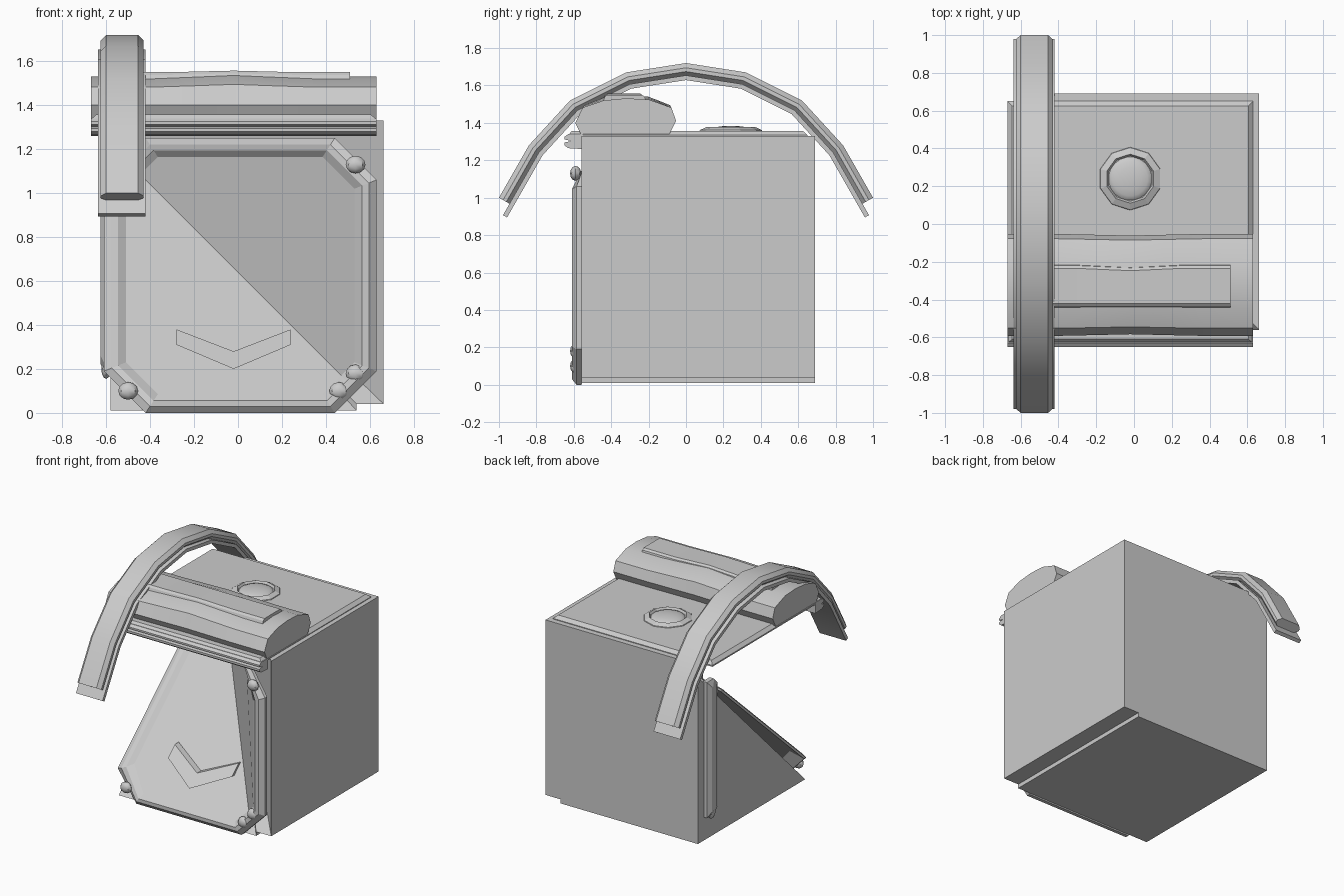
import bpy, bmesh, math
from mathutils import Vector

if "Cube" in bpy.data.objects:
    bpy.data.objects.remove(bpy.data.objects["Cube"])

grey = bpy.data.materials.new("plain_grey")
grey.diffuse_color = (0.6, 0.6, 0.6, 1)
grey.use_nodes = True
grey.node_tree.nodes["Principled BSDF"].inputs["Base Color"].default_value = grey.diffuse_color


def finish(name, bm, smooth=None):
    bmesh.ops.recalc_face_normals(bm, faces=bm.faces)
    me = bpy.data.meshes.new(name)
    bm.to_mesh(me)
    bm.free()
    ob = bpy.data.objects.new(name, me)
    bpy.context.collection.objects.link(ob)
    me.materials.append(grey)
    if smooth:
        bpy.ops.object.select_all(action='DESELECT')
        ob.select_set(True)
        bpy.context.view_layer.objects.active = ob
        bpy.ops.object.shade_smooth_by_angle(angle=math.radians(smooth))
    return ob


def loft(name, rings, caps=True, closed=False, smooth=None):
    """Skin a list of equal-length closed rings."""
    bm = bmesh.new()
    vs = [[bm.verts.new(p) for p in r] for r in rings]
    n = len(rings[0])
    pairs = list(zip(vs, vs[1:])) + ([(vs[-1], vs[0])] if closed else [])
    for a, b in pairs:
        for i in range(n):
            j = (i + 1) % n
            bm.faces.new((a[i], a[j], b[j], b[i]))
    if caps:
        bm.faces.new(vs[0])
        bm.faces.new(vs[-1])
    return finish(name, bm, smooth)


def octagon(x0, x1, z0, z1, c):
    return [(x0 + c, z0), (x1 - c, z0), (x1, z0 + c), (x1, z1 - c),
            (x1 - c, z1), (x0 + c, z1), (x0, z1 - c), (x0, z0 + c)]


def fold(x, z, d):
    """Point on the folded front, raised forward by d."""
    return (x, -0.56 + 1.12 * max(0, min(z - .14, .5 - x)) - d, z)


# Body: a box whose upper front left corner is folded back, on a narrower base
P = dict(A=(-.58, -.56, .01), B=(.54, -.56, .01), K=(.54, -.56, .04),
         C=(.663, -.56, .04), D=(.663, -.56, 1.33), E=(-.58, .69, 1.24),
         T=(-.58, .69, 1.33), F=(-.58, .69, .01), G=(.54, .69, .01),
         L=(.54, .69, .04), H=(.663, .69, .04), I=(.663, .69, 1.33))
bm = bmesh.new()
V = {k: bm.verts.new(p) for k, p in P.items()}
for f in ("ABE", "BKE", "KCE", "CDTE", "CHID", "FGLHITE", "ABGF", "BKLG",
          "KCHL", "AEF", "DIT"):
    bm.faces.new([V[k] for k in f])
finish("folded_body", bm)

# Raised frame following the fold, split where it crosses the crease
rings = []
for inset, d in ((0, 0), (0, .025), (.035, .05), (.065, .05), (.1, .02)):
    o = octagon(-.61 + inset, .63 - inset, inset * .85, 1.25 - inset * .85,
                .19 - inset * .45)
    pts = []
    for i, p in enumerate(o):
        q = o[(i + 1) % 8]
        pts.append(fold(*p, d))
        if i in (1, 5):
            sp, sq = p[0] + p[1] - .64, q[0] + q[1] - .64
            t = min(.95, max(.05, sp / (sp - sq))) if sp * sq < 0 else .5
            pts.append(fold(p[0] + (q[0] - p[0]) * t, p[1] + (q[1] - p[1]) * t, d))
    rings.append(pts)
loft("front_frame", rings, caps=False, closed=True)

# Panel inside the frame, creased along the diagonal
bm = bmesh.new()
v = [bm.verts.new(p) for p in rings[-1]]
bm.faces.new([v[i] for i in (7, 8, 9, 0, 1, 2)])
bm.faces.new([v[i] for i in (2, 3, 4, 5, 6, 7)])
finish("front_panel", bm)

# Chevron plate on the sloping panel
chev = [(-.28, .38), (-.02, .28), (.24, .38), (.24, .31), (-.02, .2), (-.28, .31)]
loft("chevron", [[fold(x, z, d) for x, z in chev] for d in (0, .045)])


def bolt(name, loc, size):
    bm = bmesh.new()
    bmesh.ops.create_uvsphere(bm, u_segments=8, v_segments=6, radius=1)
    for v in bm.verts:
        v.co = Vector(loc) + Vector([a * b for a, b in zip(v.co, size)])
    finish(name, bm, 40)


for x, z in ((-.5, .1), (.46, .1), (.535, .18), (.535, 1.13)):
    bolt("frame_bolt", fold(x, z, .03), (.045, .03, .04))

# Upright strip with bolts on the left side
loft("side_strip", [[(x, y0, z0 + .04), (x, y0 + .04, z0), (x, y1, z0),
                     (x, y1, z1), (x, y0 + .04, z1), (x, y0, z1 - .04)]
                    for x, y0, y1, z0, z1 in ((-.57, .5, .62, .18, 1.18),
                                              (-.605, .5, .62, .18, 1.18),
                                              (-.625, .53, .59, .22, 1.14))])
for z in (.2, 1.12):
    bolt("side_bolt", (-.6, .56, z), (.022, .035, .045))

# Lid with a thin bevelled edge, and the grooved lip along its front
loft("lid", [[(x0, y0, z), (x1, y0, z), (x1, y1, z), (x0, y1, z)]
             for x0, x1, y0, y1, z in ((-.67, .63, -.63, .65, 1.325),
                                       (-.67, .63, -.63, .65, 1.335),
                                       (-.645, .605, -.61, .625, 1.357))])
lip = [(-.55, 1.26), (-.63, 1.265), (-.65, 1.28), (-.65, 1.295), (-.615, 1.303),
       (-.65, 1.312), (-.65, 1.325), (-.63, 1.34), (-.55, 1.34)]
loft("front_lip", [[(x, y, z) for y, z in lip] for x in (-.67, .63)])

# Padded roll across the top, gently swelling at the middle
roll = [(-.56, 1.34), (-.59, 1.40), (-.55, 1.49), (-.44, 1.53), (-.32, 1.542),
        (-.2, 1.535), (-.08, 1.49), (-.055, 1.41), (-.09, 1.34)]
stations = ((-.67, .95), (-.4, .95), (-.2, .99), (-.02, 1.03), (.16, .99), (.36, .95), (.63, .95))
loft("top_roll", [[(x, -.32 + (y + .32) * (1 - (s - .97) * .4),
                    1.33 + (z - 1.33) * (s if z > 1.42 else 1))
                   for y, z in roll] for x, s in stations], smooth=25)

# Flat strip on the roll
strip = []
for x, s in ((-.55, .98), (-.3, .98), (-.02, 1.01), (.25, .98), (.51, .98)):
    z = 1.33 + .225 * s
    k = (s - .98) * .4
    strip.append([(x, -.45, z - .05), (x, -.435, z - .012), (x, -.42, z),
                  (x, -.235 - k, z), (x, -.22 - k, z - .012), (x, -.21 - k, z - .05)])
loft("roll_strip", strip)


# Round button: flat ten-sided ring and low dome
def circle(r, z, n):
    return [(-.02 + r * math.cos(2 * math.pi * (i + .5) / n),
             .24 + r * math.sin(2 * math.pi * (i + .5) / n), z) for i in range(n)]


loft("button_ring", [circle(r, z, 10) for r, z in ((.17, 1.35), (.165, 1.362), (.13, 1.378), (.12, 1.362))])
loft("button_dome", [circle(.12 * math.cos(a), 1.355 + .03 * math.sin(a), 20)
                     for a in (0, .35, .7, 1.05, 1.4)], smooth=50)

# Arched strap and its wider liner, swept along a mirrored half path
half = [(0, 1.72), (.32, 1.67), (.62, 1.52), (.84, 1.28), (1.0, 1.0)]
path = [Vector((-y, z)) for y, z in half[:0:-1]] + [Vector(p) for p in half]


def sweep(name, section, extend=0):
    """section: (x, depth below the path) points."""
    n = len(path)
    rings = []
    for i, p in enumerate(path):
        a = (p - path[i - 1]).normalized() if i else None
        b = (path[i + 1] - p).normalized() if i < n - 1 else None
        t = ((a or b) + (b or a)).normalized()
        mitre = 1 / t.dot(a or b)
        inward = Vector((t.y, -t.x)) * mitre
        q = p + t * extend * (1 if b is None else -1 if a is None else 0)
        rings.append([(x, *(q + inward * d)) for x, d in section])
    loft(name, rings, smooth=32)


sweep("arch_strap", [(-.625, .025), (-.6, 0), (-.455, 0), (-.43, .025), (-.43, .045),
                     (-.455, .065), (-.6, .065), (-.625, .045)])
sweep("arch_liner", [(-.637, .065), (-.42, .065), (-.42, .09), (-.637, .09)], .07)
